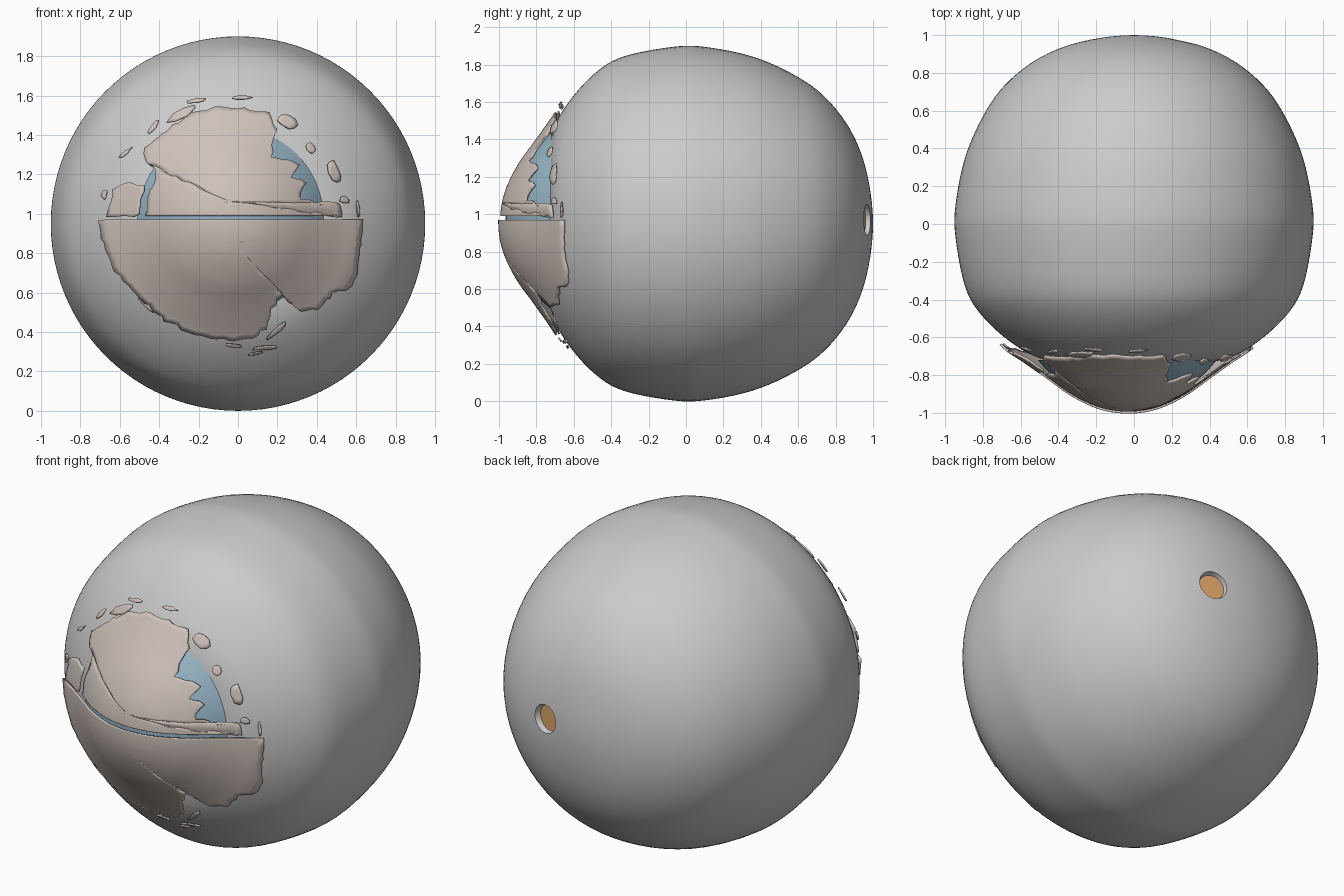
import bpy, bmesh, math, random
from mathutils import Vector

if "Cube" in bpy.data.objects:
    bpy.data.objects.remove(bpy.data.objects["Cube"])
random.seed(4)

CZ = 0.95


def material(name, rgb):
    m = bpy.data.materials.new(name)
    m.diffuse_color = (*rgb, 1)
    m.use_nodes = True
    m.node_tree.nodes["Principled BSDF"].inputs["Base Color"].default_value = m.diffuse_color
    return m


TAN = material("tan", (0.62, 0.54, 0.49))
BLUE = material("blue", (0.30, 0.45, 0.55))
ORANGE = material("orange", (0.70, 0.36, 0.14))


def smooth_profile(pts, n=5):
    """Catmull-Rom through (radius, y) points."""
    p = [Vector(q) for q in pts]
    first = Vector((-p[1].x, p[1].y)) if p[0].x == 0 else 2 * p[0] - p[1]
    last = Vector((-p[-2].x, p[-2].y)) if p[-1].x == 0 else 2 * p[-1] - p[-2]
    p = [first] + p + [last]
    out = []
    for i in range(1, len(p) - 2):
        a, b, c, d = p[i - 1:i + 3]
        for k in range(n):
            t = k / n
            out.append(0.5 * (2 * b + (c - a) * t + (2 * a - 5 * b + 4 * c - d) * t * t
                              + (3 * b - a - 3 * c + d) * t ** 3))
    return out + [p[-2]]


def finish(name, bm, mat=None, angle=40):
    bmesh.ops.remove_doubles(bm, verts=bm.verts, dist=1e-5)
    bmesh.ops.recalc_face_normals(bm, faces=bm.faces)
    me = bpy.data.meshes.new(name)
    bm.to_mesh(me)
    bm.free()
    ob = bpy.data.objects.new(name, me)
    bpy.context.collection.objects.link(ob)
    if mat:
        me.materials.append(mat)
    bpy.ops.object.select_all(action='DESELECT')
    ob.select_set(True)
    bpy.context.view_layer.objects.active = ob
    bpy.ops.object.shade_smooth_by_angle(angle=math.radians(angle))
    return ob


def lathe(name, pts, cx, cz, mat=None, seg=96, tilt=0.0):
    """Revolve a profile about the front-back axis."""
    bm = bmesh.new()
    vs = [bm.verts.new((cx + p.x, p.y - tilt * p.x, cz)) for p in smooth_profile(pts)]
    es = [bm.edges.new(e) for e in zip(vs, vs[1:])]
    bmesh.ops.spin(bm, geom=vs + es, cent=(cx, 0, cz), axis=(0, 1, 0),
                   angle=2 * math.pi, steps=seg)
    return finish(name, bm, mat)


# Main ball, flatter at the front
ball = lathe("eyeball", [(0, 1.0), (.28, .965), (.5, .88), (.68, .74), (.8, .57),
                         (.895, .35), (.945, .1), (.945, -.07), (.895, -.33), (.81, -.48),
                         (.66, -.62), (.5, -.71), (.3, -.74), (0, -.75)], 0, CZ)

# Small round pit at the back, with an orange floor
direction = Vector((.25, .93, .02)).normalized()
turn = direction.to_track_quat('Z', 'Y')
surface = Vector((.25, .965, .97))
bpy.ops.mesh.primitive_cone_add(vertices=40, radius1=.07, radius2=.105, depth=.12,
                                location=surface + direction * .02)
cutter = bpy.context.object
cutter.name = "pit_cutter"
cutter.rotation_mode = 'QUATERNION'
cutter.rotation_quaternion = turn
cutter.hide_render = True
cutter.hide_set(True)
cut = ball.modifiers.new("pit", 'BOOLEAN')
cut.operation = 'DIFFERENCE'
cut.object = cutter
bm = bmesh.new()
bmesh.ops.create_cone(bm, cap_ends=True, segments=40, radius1=.074, radius2=.074, depth=.012)
nerve = finish("nerve_disc", bm, ORANGE)
nerve.rotation_mode = 'QUATERNION'
nerve.rotation_quaternion = turn
nerve.location = surface - direction * .03

# Blue dome under the front shell
lathe("inner_dome", [(0, -.965), (.15, -.943), (.3, -.872), (.4, -.80), (.475, -.72)],
      -.035, .965, BLUE)

# Torn tan shell over the dome: height of its surface at a front-view point
SHELL = smooth_profile([(0, -1.0), (.15, -.978), (.3, -.908), (.43, -.815), (.55, -.73),
                        (.66, -.655), (.78, -.53), (.9, -.36)], 8)


def shell_y(x, z):
    r = math.hypot(x + .03, z - .96)
    for a, b in zip(SHELL, SHELL[1:]):
        if r <= b.x:
            return a.y + (b.y - a.y) * (r - a.x) / (b.x - a.x)
    return SHELL[-1].y


def patch(name, outline, centre, rings, lift=0.0, step=.03, rough=.008, thick=.012):
    """Fill a ragged outline with rings and lay it on the shell surface."""
    rim = []
    for i, a in enumerate(outline):
        a, b = Vector(a), Vector(outline[(i + 1) % len(outline)])
        n = max(1, round((b - a).length / step))
        straight = abs(a.y - b.y) < 1e-4 and (b - a).length > .5
        for k in range(n):
            q = a.lerp(b, k / n)
            if not straight:
                q += Vector((random.uniform(-rough, rough), random.uniform(-rough, rough)))
            rim.append(q)
    c = Vector(centre)
    bm = bmesh.new()
    loops = []
    for j in range(1, rings + 1):
        pts = [c.lerp(q, j / rings) for q in rim]
        loops.append([bm.verts.new((q.x, shell_y(q.x, q.y) + lift, q.y)) for q in pts])
    mid = bm.verts.new((c.x, shell_y(c.x, c.y) + lift, c.y))
    m = len(rim)
    for i in range(m):
        k = (i + 1) % m
        bm.faces.new((mid, loops[0][i], loops[0][k]))
        for lo, hi in zip(loops, loops[1:]):
            bm.faces.new((lo[i], hi[i], hi[k], lo[k]))
    ob = finish(name, bm, TAN)
    s = ob.modifiers.new("thickness", 'SOLIDIFY')
    s.thickness = thick
    s.offset = 0
    return ob


patch("upper_shell", [(-.47, .99), (.53, .99), (.52, 1.05), (.41, 1.05), (.31, 1.08),
                      (.34, 1.16), (.27, 1.19), (.31, 1.25), (.17, 1.29), (.19, 1.43),
                      (.16, 1.51), (.03, 1.535), (-.12, 1.535), (-.25, 1.5), (-.38, 1.41),
                      (-.47, 1.34), (-.47, 1.27), (-.41, 1.22), (-.44, 1.12)],
      (-.04, 1.06), 20, .012)
patch("lower_shell", [(.63, .97), (-.70, .97), (-.68, .82), (-.62, .70), (-.50, .57),
                      (-.37, .46), (-.20, .38), (-.05, .36), (.08, .37), (.14, .42),
                      (.17, .52), (.22, .59), (.32, .50), (.41, .52), (.48, .60),
                      (.58, .63), (.61, .75)], (-.02, .85), 22, .002)
patch("left_flap", [(-.66, .99), (-.50, .99), (-.48, 1.14), (-.55, 1.16), (-.63, 1.12)],
      (-.56, 1.06), 5)

# Loose flakes around the torn edge: x, z, half length, half width, angle
FLAKES = [(.49, 1.21, .065, .025, 115), (.37, 1.33, .03, .022, 120), (.25, 1.47, .055, .03, 150),
          (.02, 1.59, .05, .010, 0), (-.21, 1.575, .05, .010, 10), (-.28, 1.51, .09, .022, 25),
          (-.43, 1.44, .04, .012, 50), (-.57, 1.31, .04, .010, 40), (-.68, 1.10, .025, .015, 80),
          (.61, 1.02, .045, .008, 95), (.54, 1.07, .025, .02, 0), (.14, .32, .07, .010, 5),
          (.20, .41, .07, .012, 40), (-.02, .33, .04, .008, -5), (.09, .29, .04, .006, 10),
          (-.47, .54, .06, .010, -45)]
for i, (x, z, a, b, deg) in enumerate(FLAKES):
    t = math.radians(deg)
    shape = []
    for k in range(9):
        u = 2 * math.pi * k / 9
        s = random.uniform(.75, 1.15)
        px, pz = a * s * math.cos(u), b * s * math.sin(u)
        shape.append((x + px * math.cos(t) - pz * math.sin(t),
                      z + px * math.sin(t) + pz * math.cos(t)))
    patch(f"flake_{i + 1}", shape, (x, z), 2, .004, .05, .002, .008)
